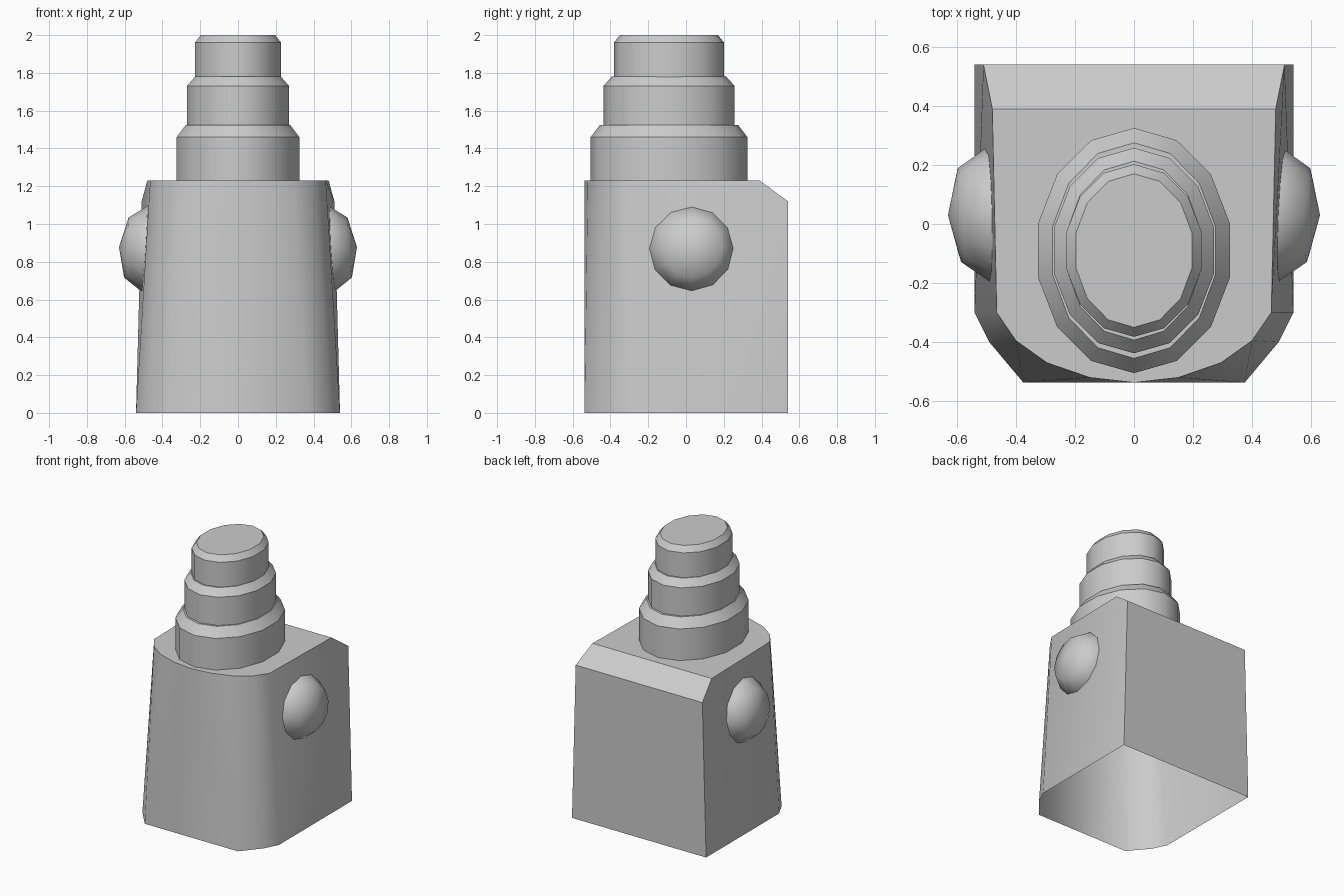
import bpy, bmesh, math

if "Cube" in bpy.data.objects:
    bpy.data.objects.remove(bpy.data.objects["Cube"])


def make_object(name, verts, faces, angle=35):
    mesh = bpy.data.meshes.new(name)
    mesh.from_pydata(verts, [], faces)
    bm = bmesh.new()
    bm.from_mesh(mesh)
    bmesh.ops.remove_doubles(bm, verts=bm.verts, dist=1e-4)
    bmesh.ops.recalc_face_normals(bm, faces=bm.faces)
    bm.to_mesh(mesh)
    bm.free()
    obj = bpy.data.objects.new(name, mesh)
    bpy.context.collection.objects.link(obj)
    bpy.ops.object.select_all(action='DESELECT')
    obj.select_set(True)
    bpy.context.view_layer.objects.active = obj
    bpy.ops.object.shade_smooth_by_angle(angle=math.radians(angle))
    return obj


def loft(name, rings, cap_end=True, angle=35):
    """Skin a list of equal-length rings, optionally closing the last one."""
    n = len(rings[0])
    faces = [(r * n + i, r * n + (i + 1) % n, (r + 1) * n + (i + 1) % n, (r + 1) * n + i)
             for r in range(len(rings) - 1) for i in range(n)]
    if cap_end:
        faces.append(tuple(range((len(rings) - 1) * n, len(rings) * n)))
    return make_object(name, [v for ring in rings for v in ring], faces, angle)


# Body shell: right half points, mirrored to the left; the underside is open
H = 1.23
half = [
    (.54, .54, 0), (.54, -.30, 0), (.49, -.40, 0), (.375, -.537, 0),      # 0-3 bottom
    (.51, .54, 1.12),                                                     # 4 chamfer
    (.48, .39, H), (.465, -.30, H), (.40, -.395, H), (.295, -.47, H),     # 5-8 top
    (.15, -.52, H), (0, -.537, H),                                        # 9-10 top front
]
m = len(half)
verts = half + [(-x, y, z) for x, y, z in half]
side = [(0, 4, 1), (4, 5, 6, 1), (1, 6, 7, 2), (2, 7, 3), (3, 7, 8), (3, 8, 9), (3, 9, 10)]
faces = side + [tuple(i + m for i in reversed(f)) for f in side]
faces += [(3, 10, 3 + m),                                  # front centre
          (0, 4, 4 + m, m),                                # back
          (4, 5, 5 + m, 4 + m),                            # back chamfer
          (5, 6, 7, 8, 9, 10, 9 + m, 8 + m, 7 + m, 6 + m, 5 + m)]  # top
make_object("body", verts, faces)


# Stepped oval neck: three 14-sided tiers with bevelled tops
def oval(rx, ry, z, n=14):
    return [(rx * math.sin(2 * math.pi * i / n), -.09 + ry * math.cos(2 * math.pi * i / n), z)
            for i in range(n)]


tiers = [
    ("lower_tier", .333, .415, 1.23, 1.46, 1.525, .05),
    ("middle_tier", .278, .348, 1.52, 1.73, 1.78, .045),
    ("upper_tier", .234, .292, 1.775, 1.96, 2.0, .032),
]
for name, rx, ry, z0, z1, z2, inset in tiers:
    loft(name, [oval(rx, ry, z0), oval(rx, ry, z1), oval(rx - inset, ry - inset, z2)])


# Side domes: flattened half spheres, tilted to lie on the walls
def dome(name, sign, n=12):
    rings = []
    for radius, out in ((.225, -.03), (.225, 0), (.159, .094), (0, .133)):
        ring = []
        for i in range(n):
            a = 2 * math.pi * i / n
            dy, dz = radius * math.sin(a), radius * math.cos(a)
            x = .497 + out + .035 * dy - .075 * dz
            ring.append((sign * x, .03 + dy, .87 + dz + .06 * out))
        rings.append(ring)
    obj = loft(name, rings, cap_end=False, angle=85)
    return obj


dome("right_dome", 1)
dome("left_dome", -1)
